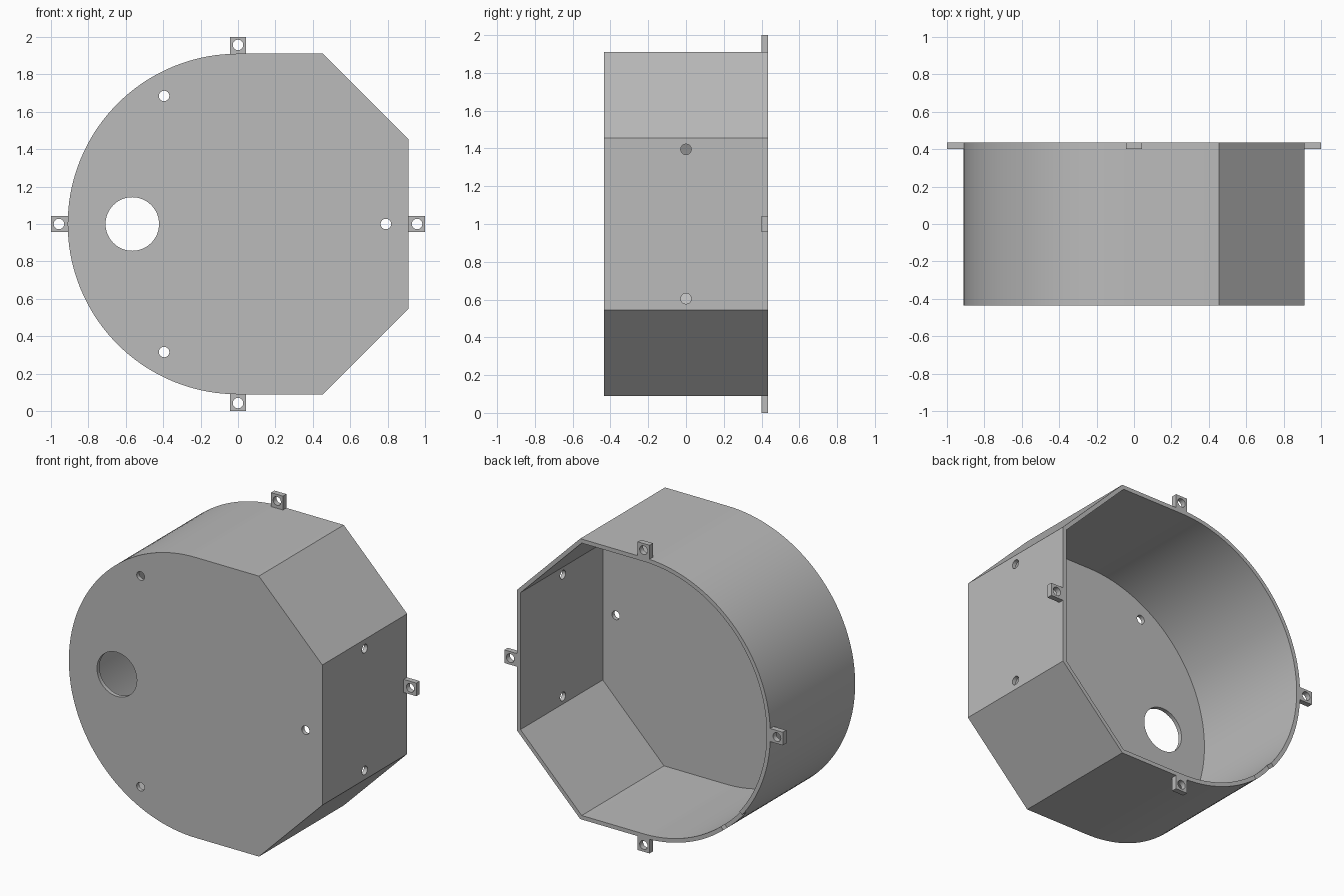
import bpy, bmesh, math
from mathutils import Matrix, Vector

if "Cube" in bpy.data.objects:
    bpy.data.objects.remove(bpy.data.objects["Cube"], do_unlink=True)

R, WALL, HALF, MID = 0.91, 0.026, 0.435, 1.0

grey = bpy.data.materials.new("plain grey")
grey.use_nodes = True
grey.diffuse_color = (0.5, 0.5, 0.5, 1)
grey.node_tree.nodes["Principled BSDF"].inputs["Base Color"].default_value = (0.5, 0.5, 0.5, 1)


def make_object(name, bm):
    bmesh.ops.recalc_face_normals(bm, faces=bm.faces[:])
    mesh = bpy.data.meshes.new(name)
    bm.to_mesh(mesh)
    bm.free()
    mesh.materials.append(grey)
    obj = bpy.data.objects.new(name, mesh)
    bpy.context.collection.objects.link(obj)
    return obj


def extrude_profile(name, points, y0, y1):
    bm = bmesh.new()
    face = bm.faces.new([bm.verts.new((x, y0, z)) for x, z in points])
    new = bmesh.ops.extrude_face_region(bm, geom=[face])["geom"]
    moved = [v for v in new if isinstance(v, bmesh.types.BMVert)]
    bmesh.ops.translate(bm, verts=moved, vec=(0, y1 - y0, 0))
    return make_object(name, bm)


def rod(name, centre, radius, length, axis, segments=32):
    bm = bmesh.new()
    turn = Vector((0, 0, 1)).rotation_difference(Vector(axis)).to_matrix().to_4x4()
    bmesh.ops.create_cone(bm, cap_ends=True, segments=segments, radius1=radius, radius2=radius,
                          depth=length, matrix=Matrix.Translation(centre) @ turn)
    return make_object(name, bm)


def box(name, size, matrix):
    bm = bmesh.new()
    bmesh.ops.create_cube(bm, size=1, matrix=matrix @ Matrix.Diagonal((*size, 1)))
    return make_object(name, bm)


def cut(target, cutters):
    bpy.context.view_layer.objects.active = target
    for cutter in cutters:
        cutter.hide_render = True
        mod = target.modifiers.new("cut", "BOOLEAN")
        mod.operation, mod.solver, mod.object = "DIFFERENCE", "EXACT", cutter
        bpy.ops.object.modifier_apply(modifier=mod.name)
        bpy.data.objects.remove(cutter, do_unlink=True)


def smooth(obj):
    bpy.ops.object.select_all(action="DESELECT")
    obj.select_set(True)
    bpy.context.view_layer.objects.active = obj
    bpy.ops.object.shade_smooth_by_angle(angle=math.radians(25))


def outline(inset):
    """Half circle on one side, chamfered square on the other."""
    r, n = R - inset, 72
    arc = [math.pi / 2 + math.pi * i / n for i in range(n + 1)]
    pts = [(r * math.cos(a), MID + r * math.sin(a)) for a in arc]
    c = R / 2 - inset * math.tan(math.pi / 8)
    return pts + [(c, MID - r), (r, MID - c), (r, MID + c), (c, MID + r)]


# Open-backed housing
housing = extrude_profile("housing", outline(0), -HALF, HALF)
cutters = [extrude_profile("cavity", outline(WALL), -HALF + WALL, HALF + 0.1)]

# Round opening and three screw holes in the front plate
cutters.append(rod("opening", (-0.565, -HALF, MID), 0.143, 0.2, (0, 1, 0), 64))
for i in range(3):
    a = math.tau * i / 3
    cutters.append(rod("front_hole", (0.79 * math.cos(a), -HALF, MID + 0.79 * math.sin(a)),
                       0.028, 0.2, (0, 1, 0)))

# Two holes in the flat side wall
for dz in (-0.395, 0.395):
    cutters.append(rod("side_hole", (R, 0, MID + dz), 0.028, 0.2, (1, 0, 0)))

# Shallow notch in the back rim
spin = Matrix.Translation((0, 0, MID)) @ Matrix.Rotation(math.radians(-225), 4, "Y")
cutters.append(box("rim_notch", (0.2, 0.08, 0.19), spin @ Matrix.Translation((R, HALF, 0))))
cut(housing, cutters)
smooth(housing)

# Four mounting tabs around the back rim
for i, side in enumerate(("left", "top", "right", "bottom")):
    spin = Matrix.Translation((0, 0, MID)) @ Matrix.Rotation(-math.tau * i / 4, 4, "Y")
    tab = box(side + "_tab", (0.097, 0.035, 0.085),
              spin @ Matrix.Translation((0.9515, HALF - 0.0175, 0)))
    cut(tab, [rod("tab_hole", spin @ Vector((0.957, HALF, 0)), 0.028, 0.2, (0, 1, 0))])
    smooth(tab)
